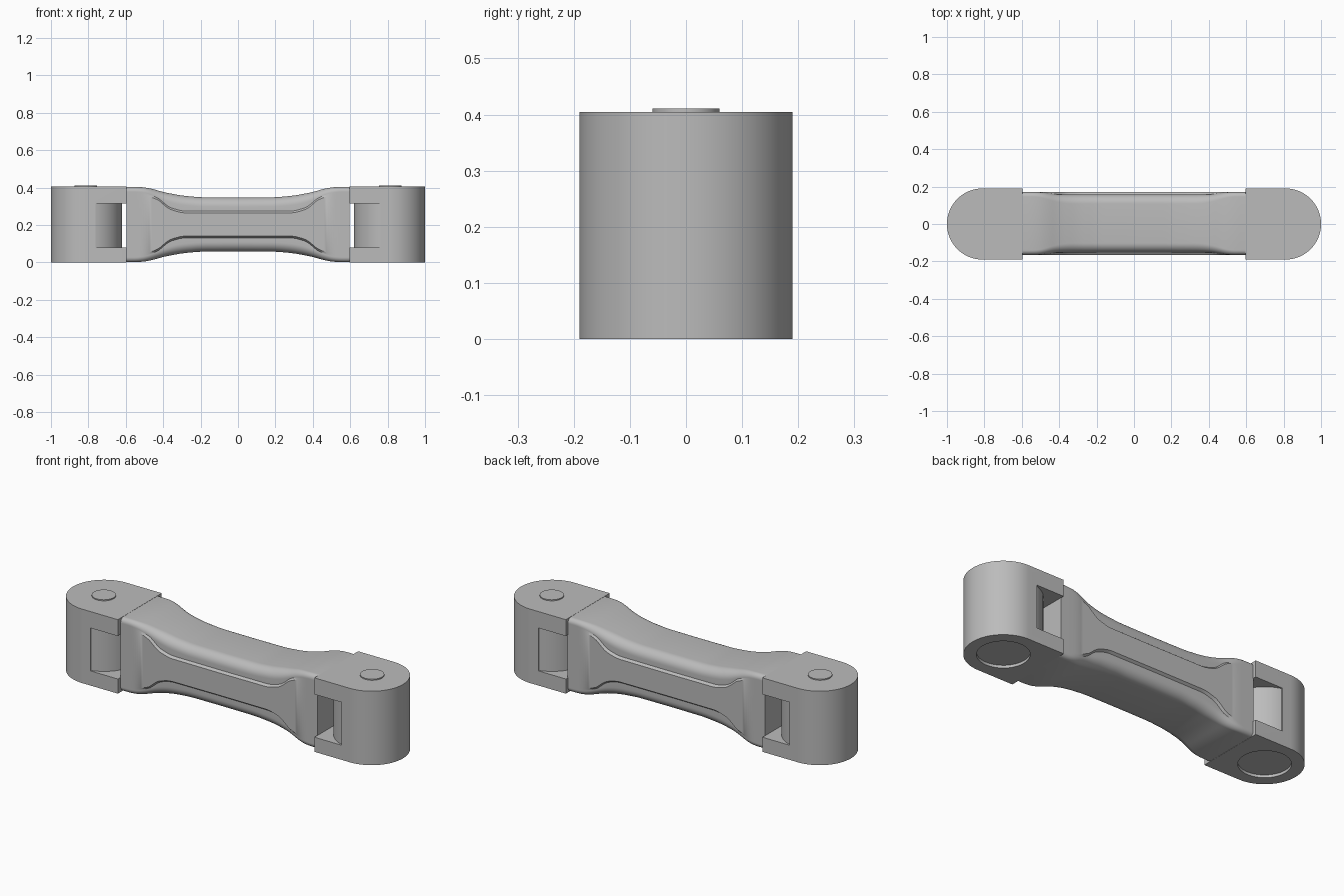
import bpy, bmesh, math

cube = bpy.data.objects.get("Cube")
if cube:
    bpy.data.objects.remove(cube, do_unlink=True)

grey = bpy.data.materials.new("plain grey")
grey.use_nodes = True
colour = (0.5, 0.5, 0.5, 1)
grey.diffuse_color = colour
grey.node_tree.nodes["Principled BSDF"].inputs["Base Color"].default_value = colour

HEIGHT, MID = 0.405, 0.2025      # full height and its middle
PIVOT, RADIUS = 0.81, 0.19       # end barrel centre and radius


def finish(name, bm):
    bmesh.ops.recalc_face_normals(bm, faces=bm.faces)
    mesh = bpy.data.meshes.new(name)
    bm.to_mesh(mesh)
    bm.free()
    mesh.materials.append(grey)
    obj = bpy.data.objects.new(name, mesh)
    bpy.context.collection.objects.link(obj)
    return obj


def prism(name, outline, z0, z1):
    bm = bmesh.new()
    face = bm.faces.new([bm.verts.new((x, y, z0)) for x, y in outline])
    top = bmesh.ops.extrude_face_region(bm, geom=[face])["geom"]
    verts = [v for v in top if isinstance(v, bmesh.types.BMVert)]
    bmesh.ops.translate(bm, verts=verts, vec=(0, 0, z1 - z0))
    return finish(name, bm)


def arc(cx, radius, a0, a1, steps):
    angles = [math.radians(a0 + (a1 - a0) * i / steps) for i in range(steps + 1)]
    return [(cx + radius * math.cos(a), radius * math.sin(a)) for a in angles]


def activate(obj):
    bpy.ops.object.select_all(action="DESELECT")
    obj.select_set(True)
    bpy.context.view_layer.objects.active = obj


def smooth(obj):
    activate(obj)
    bpy.ops.object.shade_smooth_by_angle(angle=math.radians(30))


def cut(obj, cutter):
    activate(obj)
    mod = obj.modifiers.new("cut", "BOOLEAN")
    mod.operation, mod.solver, mod.object = "DIFFERENCE", "EXACT", cutter
    bpy.ops.object.modifier_apply(modifier=mod.name)
    bpy.data.objects.remove(cutter, do_unlink=True)


# Forked end caps with a barrel, a pin head on top and a socket below
for side, s in (("left", 1), ("right", -1)):
    def flip(points):
        return [(s * x, y) for x, y in points]

    outline = [(0.595, -RADIUS)] + arc(PIVOT, RADIUS, -90, 90, 48) + [(0.595, RADIUS)]
    cap = prism(side + "_end_cap", flip(outline), 0, HEIGHT)
    inner = arc(PIVOT, RADIUS, 105, 255, 40)
    notch = [(0.5, 0.25), (inner[0][0], 0.25)] + inner + [(inner[-1][0], -0.25), (0.5, -0.25)]
    cut(cap, prism("notch", flip(notch), 0.08, 0.315))
    socket = arc(PIVOT, 0.128, 0, 360, 48)[:-1]
    cut(cap, prism("socket", flip(socket), -0.05, 0.015))
    smooth(cap)
    head = arc(PIVOT + 0.003, 0.06, 0, 360, 40)[:-1]
    smooth(prism(side + "_pin_head", flip(head), HEIGHT - 0.02, 0.411))


# Waisted link body, lofted along x
def lookup(table, x):
    for (xa, va), (xb, vb) in zip(table, table[1:]):
        if x <= xb:
            return va + (vb - va) * (x - xa) / (xb - xa)
    return table[-1][1]


def soft(table, x, window=0.03):
    return sum(lookup(table, abs(x + window * k / 4)) for k in range(-4, 5)) / 9


half_height = [(0, 0.144), (0.2, 0.145), (0.3, 0.154), (0.4, 0.173), (0.47, 0.194), (0.53, 0.2015), (0.7, 0.2015)]
panel_half = [(0, 0.061), (0.3, 0.062), (0.37, 0.082), (0.43, 0.135), (0.49, 0.17), (0.7, 0.17)]
step_in = [(0, 0.013), (0.42, 0.013), (0.5, 0), (0.7, 0)]
corner = [(0, 0.05), (0.35, 0.05), (0.52, 0.025), (0.7, 0.025)]
WIDTH, SHIFT, SECTIONS, ARC = 0.168, 0.003, 96, 8


def section(x):
    h, step, r = soft(half_height, x), soft(step_in, x), soft(corner, x)
    p = min(soft(panel_half, x, 0.02), h - r - 0.012)
    quarter = [(WIDTH, p), (WIDTH - step, p + 0.01)]
    for i in range(ARC + 1):
        a = math.pi / 2 * i / ARC
        quarter.append((WIDTH - step - r + r * math.cos(a), h - r + r * math.sin(a)))
    upper = quarter + [(-y, z) for y, z in reversed(quarter)]
    ring = upper + [(y, -z) for y, z in reversed(upper)]
    return [(x, y + SHIFT, z + MID) for y, z in ring]


bm = bmesh.new()
rings = []
for i in range(SECTIONS + 1):
    x = -0.597 + 1.194 * i / SECTIONS
    rings.append([bm.verts.new(co) for co in section(x)])
for a, b in zip(rings, rings[1:]):
    for j in range(len(a)):
        k = (j + 1) % len(a)
        bm.faces.new((a[j], a[k], b[k], b[j]))
bm.faces.new(rings[0])
bm.faces.new(rings[-1])
smooth(finish("link_body", bm))
